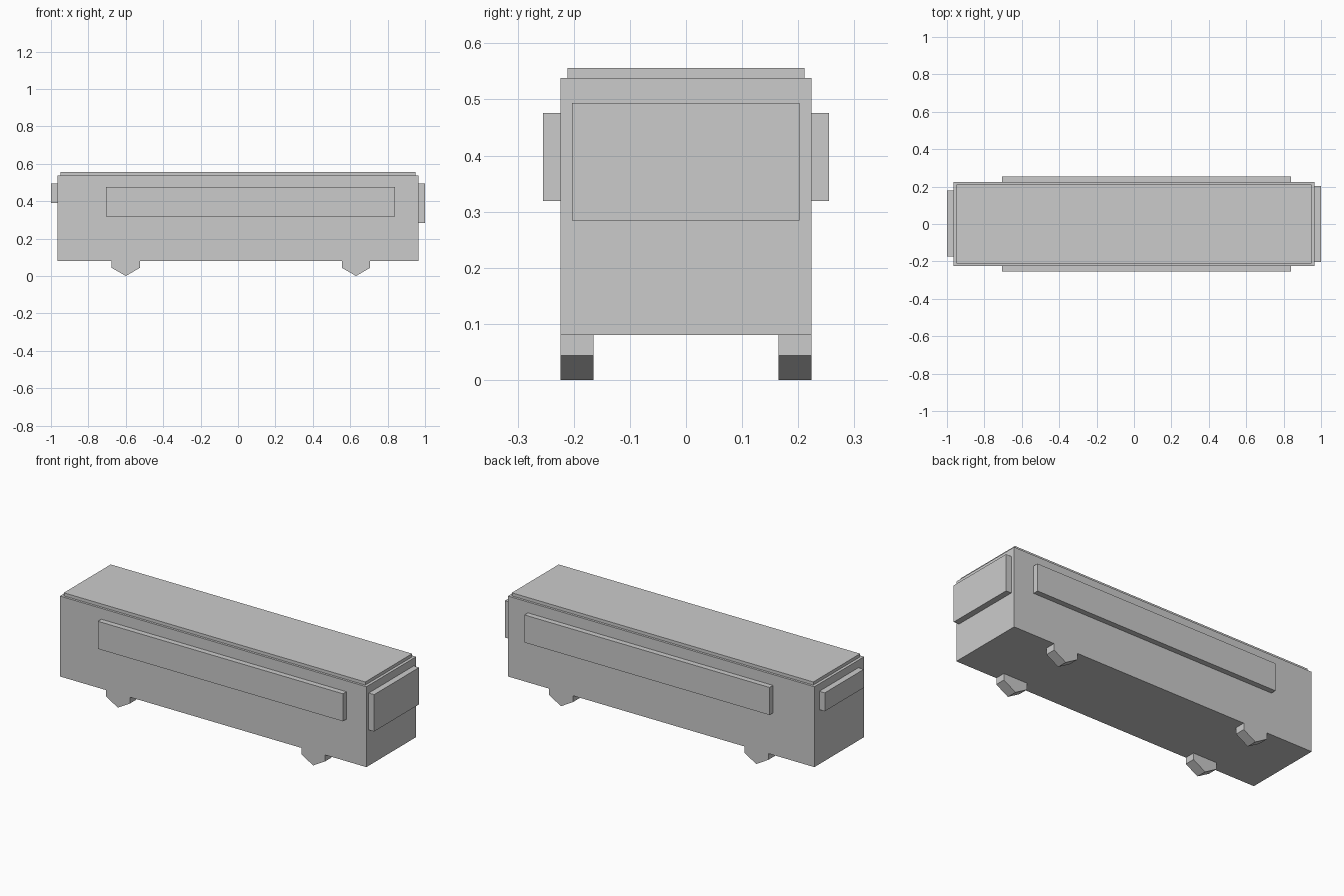
import bpy, math

if "Cube" in bpy.data.objects:
    bpy.data.objects.remove(bpy.data.objects["Cube"])

grey = bpy.data.materials.new("light_grey")
grey.diffuse_color = (0.6, 0.6, 0.6, 1)
grey.use_nodes = True
grey.node_tree.nodes["Principled BSDF"].inputs["Base Color"].default_value = grey.diffuse_color


def finish(name):
    ob = bpy.context.object
    ob.name = name
    ob.data.materials.append(grey)
    return ob


def box(name, x0, x1, y0, y1, z0, z1):
    bpy.ops.mesh.primitive_cube_add(
        size=1, location=((x0 + x1) / 2, (y0 + y1) / 2, (z0 + z1) / 2))
    ob = finish(name)
    ob.scale = (x1 - x0, y1 - y0, z1 - z0)
    bpy.ops.object.transform_apply(location=False, rotation=False, scale=True)
    return ob


def wheel(name, x, y, radius=0.087, width=0.059):
    # six-sided wheel with a corner pointing straight down
    bpy.ops.mesh.primitive_cylinder_add(
        vertices=6, radius=radius, depth=width,
        location=(x, y, radius), rotation=(math.pi / 2, 0, 0))
    return finish(name)


# Main shell and raised roof panel
box("body", -0.966, 0.966, -0.224, 0.224, 0.08, 0.538)
box("roof", -0.95, 0.95, -0.211, 0.211, 0.538, 0.556)

# End windows
box("windscreen", 0.966, 1.0, -0.203, 0.202, 0.284, 0.494)
box("rear_window", -1.0, -0.966, -0.173, 0.179, 0.39, 0.495)

# Side windows and wheels, mirrored left and right
for side, s in (("right", -1), ("left", 1)):
    ys = sorted((s * 0.224, s * 0.255))
    box(f"{side}_window", -0.705, 0.84, ys[0], ys[1], 0.319, 0.476)
    for end, x in (("rear", -0.6), ("front", 0.631)):
        wheel(f"{end}_{side}_wheel", x, s * 0.1945)
